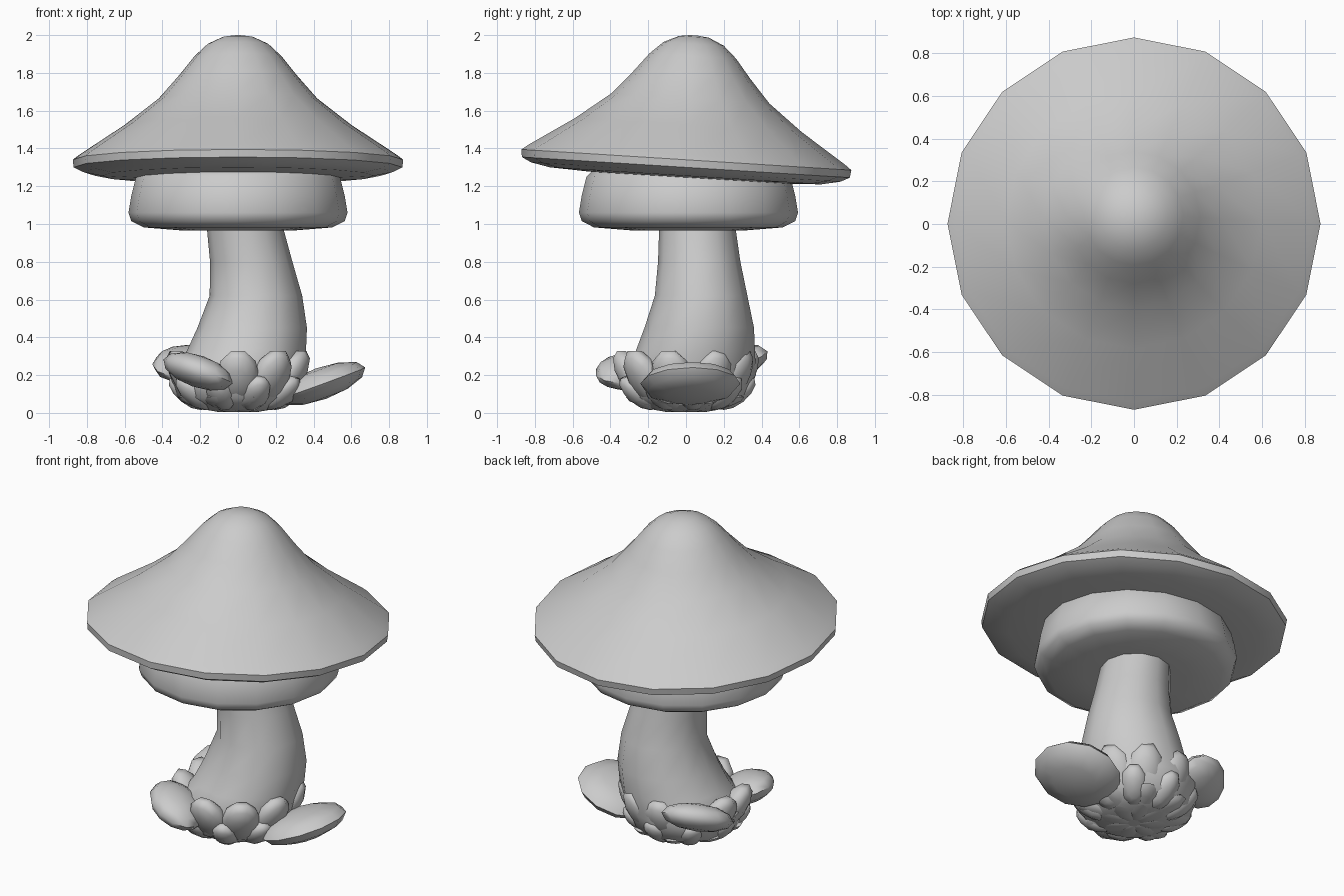
import bpy, bmesh
from math import radians, cos, sin, pi
from mathutils import Matrix

if "Cube" in bpy.data.objects:
    bpy.data.objects.remove(bpy.data.objects["Cube"])


def finish(name, bm, angle=50):
    bmesh.ops.recalc_face_normals(bm, faces=bm.faces)
    me = bpy.data.meshes.new(name)
    bm.to_mesh(me)
    bm.free()
    for p in me.polygons:
        p.use_smooth = True
    me.set_sharp_from_angle(angle=radians(angle))
    ob = bpy.data.objects.new(name, me)
    bpy.context.collection.objects.link(ob)
    return ob


def loft(name, rings, sides, angle=50):
    """Skin rings of (z, centre x, centre y, radius), capped at both ends."""
    bm = bmesh.new()
    loops = []
    for z, cx, cy, r in rings:
        loops.append([bm.verts.new((cx + r * cos(2 * pi * i / sides),
                                    cy + r * sin(2 * pi * i / sides), z))
                      for i in range(sides)])
    for a, b in zip(loops, loops[1:]):
        for i in range(sides):
            j = (i + 1) % sides
            bm.faces.new((a[i], a[j], b[j], b[i]))
    bm.faces.new(loops[0])
    bm.faces.new(loops[-1])
    return finish(name, bm, angle)


def petal(name, ang, dist, z, size, tilt=0, roll=0, seg=10):
    """Flattened ball; size is (outward, sideways, thickness)."""
    m = (Matrix.Translation((dist * cos(radians(ang)), dist * sin(radians(ang)), z))
         @ Matrix.Rotation(radians(ang), 4, 'Z')
         @ Matrix.Rotation(radians(-tilt), 4, 'Y')
         @ Matrix.Rotation(radians(roll), 4, 'X')
         @ Matrix.Diagonal((*size, 1)))
    bm = bmesh.new()
    bmesh.ops.create_uvsphere(bm, u_segments=seg, v_segments=6, radius=1, matrix=m)
    return finish(name, bm, 60)


# Cap: bell profile around its rim centre, tipped slightly up at the front
cap_profile = [(0.02, -0.06), (0.5, -0.065), (0.72, -0.055), (0.82, -0.035),
               (0.87, -0.01), (0.875, 0.03), (0.84, 0.057), (0.6, 0.215), (0.42, 0.355),
               (0.31, 0.48), (0.23, 0.58), (0.16, 0.645), (0.08, 0.682), (0.02, 0.69)]
cap = loft("cap", [(z, 0, 0, r) for r, z in cap_profile], 16)
cap.location = (0, 0, 1.31)
cap.rotation_euler = (radians(-3.6), 0, 0)

# Collar under the cap
collar_profile = [(0.02, 0.965), (0.3, 0.966), (0.5, 0.982), (0.565, 1.015),
                  (0.58, 1.06), (0.565, 1.15), (0.54, 1.25), (0.5, 1.29)]
loft("collar", [(z, 0, 0.013, r) for r, z in collar_profile], 16)

# Bent stem with a rounded foot
loft("stem", [(0.005, 0, 0, 0.06), (0.02, 0, 0, 0.2), (0.08, -0.01, 0.01, 0.31),
              (0.2, -0.01, 0.02, 0.35), (0.33, 0.045, 0.05, 0.315),
              (0.45, 0.075, 0.07, 0.29), (0.62, 0.095, 0.08, 0.245),
              (0.8, 0.07, 0.07, 0.218), (0.98, 0.037, 0.06, 0.202),
              (1.1, 0.02, 0.05, 0.195)], 12)

# Three large petals
petal("large_petal_right", 3, 0.44, 0.155, (0.25, 0.265, 0.085), 20, 0, 12)
petal("large_petal_front", 235, 0.37, 0.22, (0.16, 0.21, 0.085), 15, -14, 12)
petal("large_petal_back", 135, 0.38, 0.26, (0.15, 0.21, 0.08), 25, -12, 12)

# Upper and lower rows of small petals hugging the foot
for i, a in enumerate((270, 308, 345, 28, 62, 98, 165, 198)):
    petal(f"upper_petal_{i}", a, 0.28, 0.19, (0.17, 0.115, 0.075), 58)
for i in range(9):
    petal(f"lower_petal_{i}", 250 + 40 * i, 0.265, 0.105, (0.13, 0.08, 0.06), 38)

# Petal undersides meeting below the foot
for i in range(8):
    petal(f"under_petal_{i}", 20 + 45 * i, 0.17, 0.05, (0.17, 0.085, 0.035), 12)
